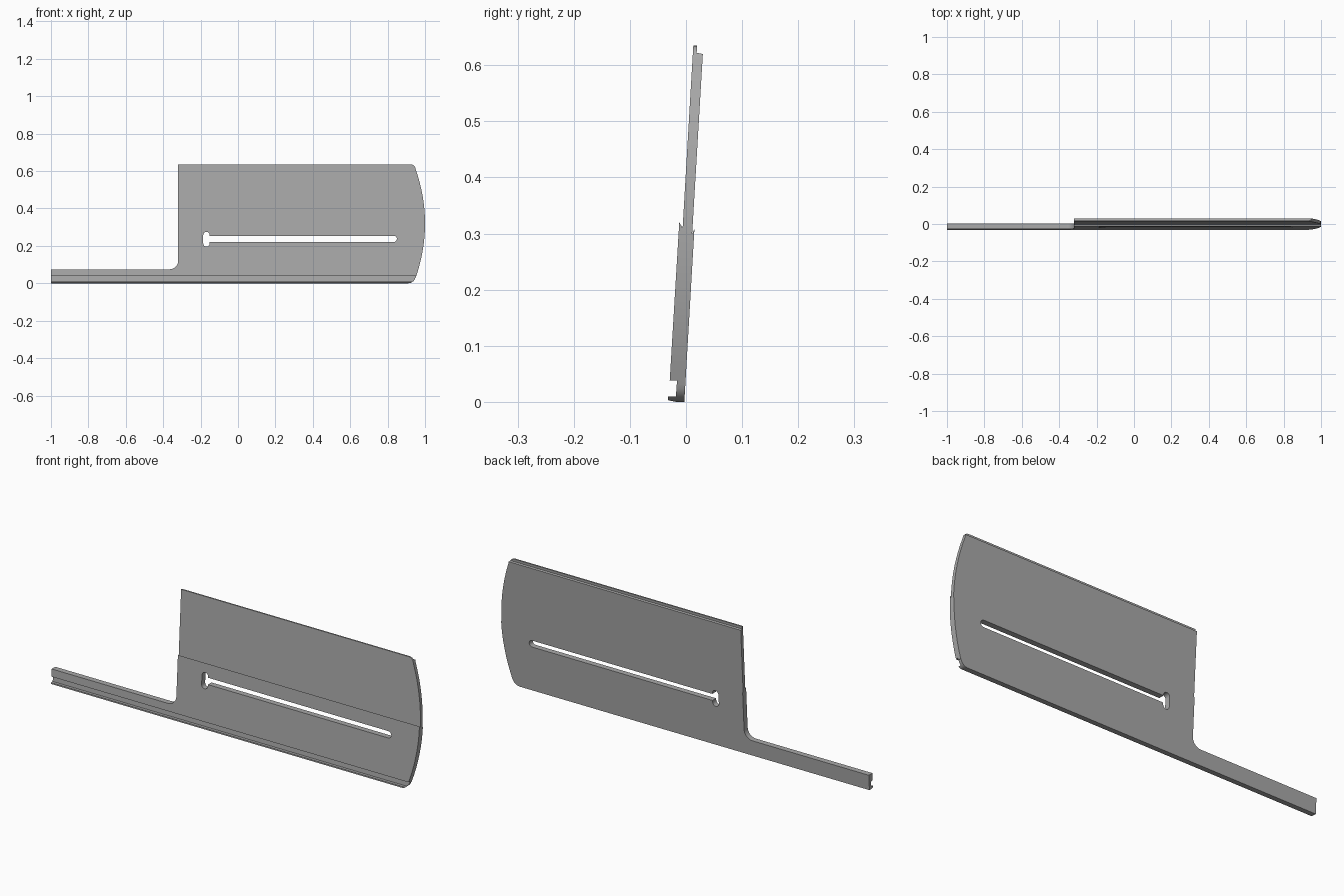
import bpy, bmesh, math
from mathutils import Vector

cube = bpy.data.objects.get("Cube")
if cube:
    bpy.data.objects.remove(cube, do_unlink=True)

grey = bpy.data.materials.new("plain grey")
grey.use_nodes = True
colour = (0.4, 0.4, 0.4, 1)
grey.diffuse_color = colour
grey.node_tree.nodes["Principled BSDF"].inputs["Base Color"].default_value = colour


def prism(name, points, offset):
    """Solid made by sweeping a closed outline along an offset."""
    bm = bmesh.new()
    face = bm.faces.new([bm.verts.new(p) for p in points])
    swept = bmesh.ops.extrude_face_region(bm, geom=[face])["geom"]
    bmesh.ops.translate(bm, vec=offset,
                        verts=[v for v in swept if isinstance(v, bmesh.types.BMVert)])
    bmesh.ops.recalc_face_normals(bm, faces=bm.faces)
    mesh = bpy.data.meshes.new(name)
    bm.to_mesh(mesh)
    bm.free()
    mesh.materials.append(grey)
    obj = bpy.data.objects.new(name, mesh)
    bpy.context.collection.objects.link(obj)
    return obj


def arc(cx, cz, r, start, end, steps=8):
    angles = [math.radians(start + (end - start) * i / steps) for i in range(steps + 1)]
    return [(cx + r * math.cos(a), cz + r * math.sin(a)) for a in angles]


def cutter(name, outline):
    obj = prism(name, [(x, -0.2, z) for x, z in outline], Vector((0, 0.4, 0)))
    obj.hide_render = True
    obj.hide_viewport = True
    obj.display_type = 'WIRE'
    return obj


# Leaning plate section: hooked lower rail, stepped middle, tongue on top
section = [(-0.003, 0), (0.015, 0.308), (0.011, 0.3), (0.030, 0.62),
           (0.019, 0.622), (0.020, 0.635), (0.013, 0.635),
           (-0.006, 0.31), (-0.012, 0.32), (-0.029, 0.038), (-0.016, 0.038),
           (-0.018, 0.01), (-0.032, 0.01), (-0.032, 0.003), (-0.018, 0.0)]
plate = prism("slotted_plate", [(-1, y, z) for y, z in section], Vector((2, 0, 0)))

# Side outline: narrow arm, inner fillet, bowed end with rounded corners
bow = [(0.95 + 0.05 * (1 - ((z - 0.32) / 0.29) ** 2), z)
       for z in [0.61 - 0.58 * i / 16 for i in range(17)]]
outline = ([(-1.1, -0.1), (-1.1, 0.075)]
           + arc(-0.365, 0.12, 0.045, -90, 0)
           + [(-0.32, 0.7), (0.925, 0.7)]
           + arc(0.925, 0.61, 0.025, 90, 20, 4)
           + bow
           + arc(0.91, 0.04, 0.04, -15, -90)
           + [(0.91, -0.1)])
outline_cutter = cutter("outline_cutter", outline)

# Long slot with a short upright slot at its inner end
slot = cutter("slot_cutter",
              [(-0.17, 0.221), (-0.17, 0.254)] + arc(0.833, 0.2375, 0.0165, 90, -90))
cross = cutter("cross_slot_cutter",
               arc(-0.169, 0.258, 0.017, 0, 180) + arc(-0.169, 0.213, 0.017, 180, 360))

for tool, operation in ((outline_cutter, 'INTERSECT'), (slot, 'DIFFERENCE'),
                        (cross, 'DIFFERENCE')):
    mod = plate.modifiers.new(tool.name, 'BOOLEAN')
    mod.object = tool
    mod.operation = operation
    mod.solver = 'EXACT'

# Bake the cuts and drop the cutters
bpy.context.view_layer.objects.active = plate
plate.select_set(True)
for mod in list(plate.modifiers):
    bpy.ops.object.modifier_apply(modifier=mod.name)
for tool in (outline_cutter, slot, cross):
    bpy.data.objects.remove(tool, do_unlink=True)
bpy.ops.object.shade_smooth_by_angle(angle=math.radians(25))
